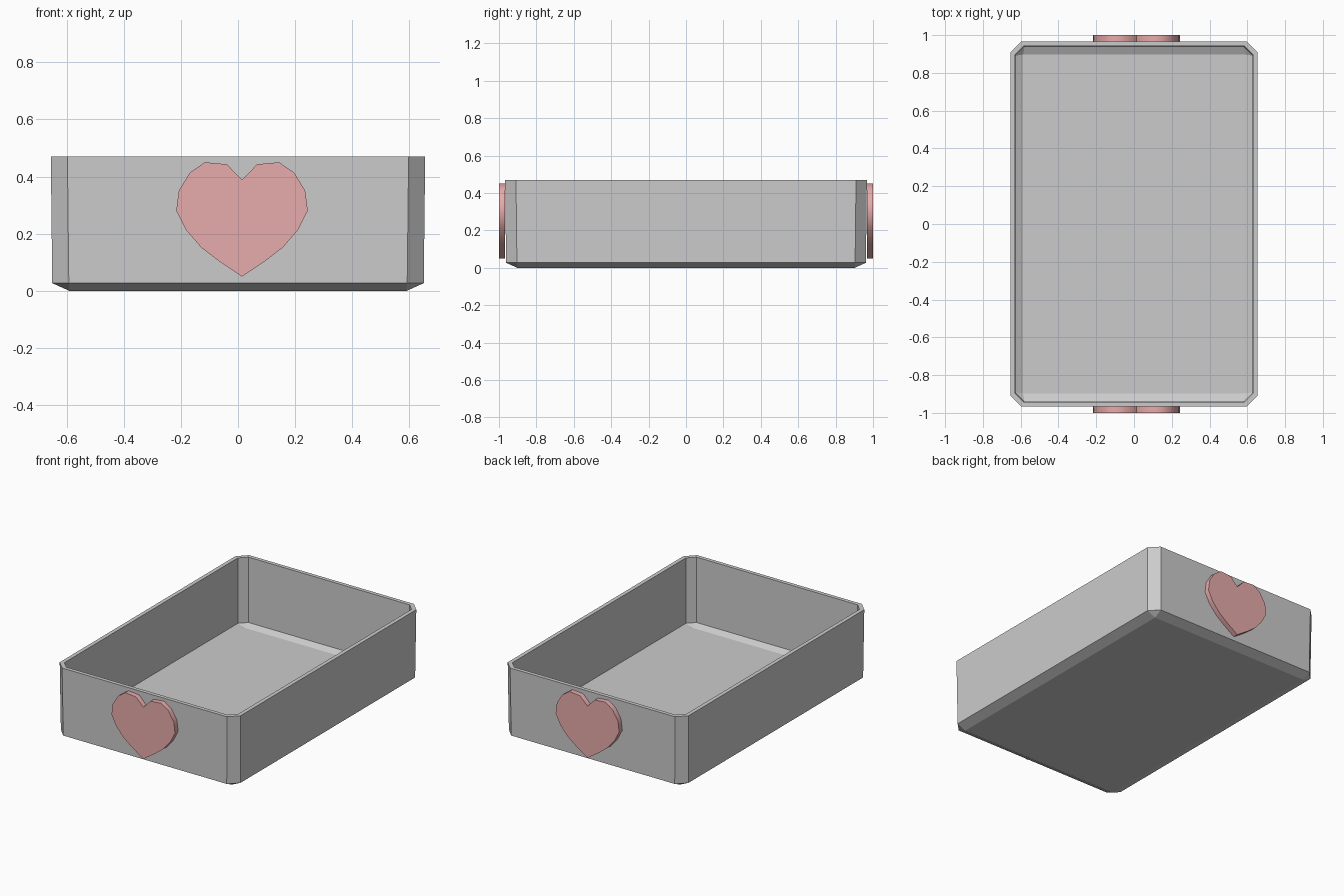
import bpy
import bmesh
import math

cube = bpy.data.objects.get("Cube")
if cube:
    bpy.data.objects.remove(cube, do_unlink=True)


def make_material(name, rgb):
    mat = bpy.data.materials.new(name)
    mat.use_nodes = True
    color = (*rgb, 1.0)
    mat.diffuse_color = color
    mat.node_tree.nodes["Principled BSDF"].inputs["Base Color"].default_value = color
    return mat


def finish(name, bm, mat):
    bmesh.ops.remove_doubles(bm, verts=bm.verts, dist=0.0005)
    bmesh.ops.recalc_face_normals(bm, faces=bm.faces)
    mesh = bpy.data.meshes.new(name)
    bm.to_mesh(mesh)
    bm.free()
    mesh.materials.append(mat)
    obj = bpy.data.objects.new(name, mesh)
    bpy.context.collection.objects.link(obj)
    return obj


def loft(bm, rings):
    """Skin a list of equal-length point loops and cap both ends."""
    loops = [[bm.verts.new(p) for p in ring] for ring in rings]
    n = len(loops[0])
    for a, b in zip(loops, loops[1:]):
        for i in range(n):
            j = (i + 1) % n
            bm.faces.new((a[i], a[j], b[j], b[i]))
    bm.faces.new(loops[0])
    bm.faces.new(loops[-1])


def cut_corner_ring(hx, hy, cut, z):
    corners = []
    for sx, sy in ((1, 1), (-1, 1), (-1, -1), (1, -1)):
        pair = [(sx * hx, sy * (hy - cut), z), (sx * (hx - cut), sy * hy, z)]
        corners += pair if sx * sy > 0 else pair[::-1]
    return corners


grey = make_material("grey_plastic", (0.6, 0.6, 0.6))
pink = make_material("soft_pink", (0.85, 0.43, 0.43))

# Open tray: outer shell, rim, inner shell and floor
bm = bmesh.new()
loft(bm, [
    cut_corner_ring(0.59, 0.903, 0.0, 0.0),
    cut_corner_ring(0.65, 0.962, 0.058, 0.027),
    cut_corner_ring(0.655, 0.967, 0.058, 0.47),
    cut_corner_ring(0.629, 0.942, 0.045, 0.47),
    cut_corner_ring(0.625, 0.937, 0.045, 0.045),
    cut_corner_ring(0.587, 0.897, 0.0, 0.025),
])
finish("tray", bm, grey)

# Heart handles on both ends, mirrored from half an outline
half = [(0.0, 0.389), (0.053, 0.443), (0.13, 0.45), (0.182, 0.414),
        (0.221, 0.351), (0.23, 0.28), (0.195, 0.212), (0.143, 0.152),
        (0.082, 0.105), (0.0, 0.05)]
outline = half + [(-x, z) for x, z in half[-2:0:-1]]
for name, side in (("front_heart", -1), ("back_heart", 1)):
    bm = bmesh.new()
    loft(bm, [[(x + 0.014, side * y, z) for x, z in outline] for y in (0.967, 1.0)])
    heart = finish(name, bm, pink)
    bpy.ops.object.select_all(action="DESELECT")
    heart.select_set(True)
    bpy.context.view_layer.objects.active = heart
    bpy.ops.object.shade_smooth_by_angle(angle=math.radians(45))
